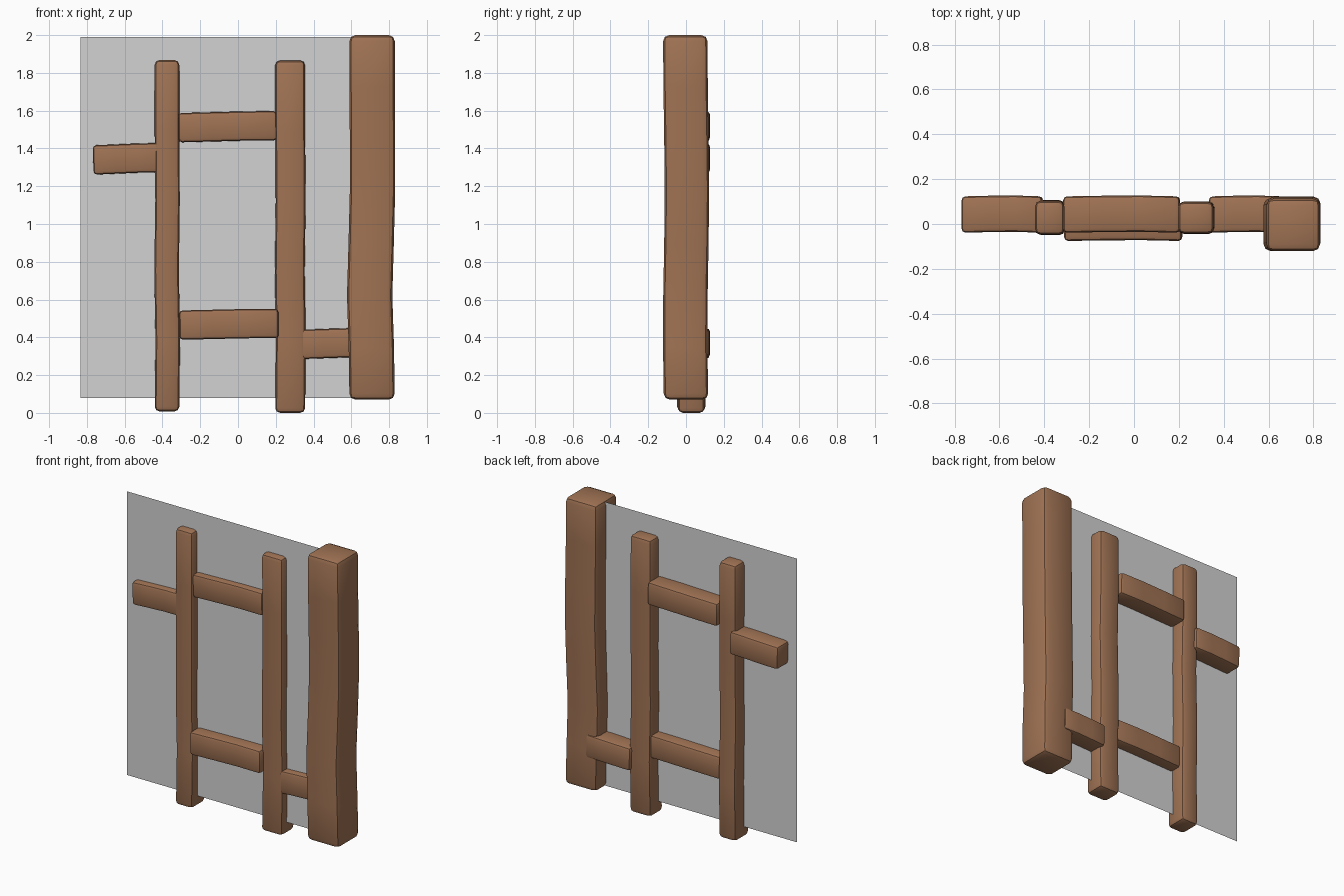
import bpy
import bmesh
import math

old = bpy.data.objects.get("Cube")
if old:
    bpy.data.objects.remove(old, do_unlink=True)


def make_material(name, rgb):
    mat = bpy.data.materials.new(name)
    mat.use_nodes = True
    mat.diffuse_color = (*rgb, 1)
    mat.node_tree.nodes["Principled BSDF"].inputs["Base Color"].default_value = (*rgb, 1)
    return mat


wood = make_material("brown wood", (0.35, 0.17, 0.088))
grey = make_material("grey pane", (0.65, 0.65, 0.65))


def add_object(name, bm, mat):
    mesh = bpy.data.meshes.new(name)
    bmesh.ops.recalc_face_normals(bm, faces=bm.faces[:])
    bm.to_mesh(mesh)
    bm.free()
    obj = bpy.data.objects.new(name, mesh)
    bpy.context.collection.objects.link(obj)
    mesh.materials.append(mat)
    return obj


def beam(name, size, centre, sways, bevel, axis="z", tilt=0):
    """Worn timber: square rings along its length, each swayed sideways."""
    bm = bmesh.new()
    rings = []
    width, depth, length = size
    for i, (su, sv) in enumerate(sways):
        t = (i / (len(sways) - 1) - 0.5) * length
        ring = []
        for a, b in ((-1, -1), (1, -1), (1, 1), (-1, 1)):
            u, v = a * width / 2 + su, b * depth / 2 + sv
            ring.append(bm.verts.new((u, v, t) if axis == "z" else (t, v, u)))
        rings.append(ring)
    for low, high in zip(rings, rings[1:]):
        for k in range(4):
            n = (k + 1) % 4
            bm.faces.new((low[k], low[n], high[n], high[k]))
    bm.faces.new(rings[0])
    bm.faces.new(rings[-1])
    obj = add_object(name, bm, wood)
    obj.location = centre
    obj.rotation_euler.y = -math.radians(tilt)
    # Softly rounded corners
    mod = obj.modifiers.new("worn_edges", "BEVEL")
    mod.width = bevel
    mod.segments = 2
    mod.limit_method = "ANGLE"
    mod.angle_limit = math.radians(45)
    bpy.ops.object.select_all(action="DESELECT")
    obj.select_set(True)
    bpy.context.view_layer.objects.active = obj
    bpy.ops.object.modifier_apply(modifier=mod.name)
    bpy.ops.object.shade_smooth_by_angle(angle=math.radians(40))
    return obj


# Thick corner post, slightly bowed
post_sway = [(0, 0), (-0.004, -0.004), (-0.013, -0.003), (-0.005, 0.002),
             (0.002, 0.005), (0.002, 0.002), (0, -0.002), (0, -0.004)]
beam("corner_post", (0.24, 0.235, 1.93), (0.71, 0, 1.035), post_sway, 0.032)

# Two uprights
slim_sway = [(0, 0), (0.004, 0.003), (-0.002, 0), (0.003, -0.003), (0, 0.002), (0, 0)]
beam("right_upright", (0.13, 0.15, 1.86), (-0.376, 0.028, 0.938), slim_sway, 0.025)
beam("left_upright", (0.158, 0.14, 1.865), (0.276, 0.028, 0.933), slim_sway, 0.025)

# Short cross rails
rail_sway = [(0, 0), (0.001, 0.003), (0.002, 0.004), (0, 0)]
rails = {
    "upper_rail": (0.52, (-0.055, 0.042, 1.515), 1.2),
    "lower_rail": (0.525, (-0.048, 0.005, 0.469), 1),
    "right_rail": (0.36, (-0.587, 0.042, 1.345), 2),
    "left_rail": (0.33, (0.5, 0.042, 0.367), 1.5),
}
for name, (length, centre, tilt) in rails.items():
    beam(name, (0.155, 0.162, length), centre, rail_sway, 0.018, "x", tilt)

# Flat pane running through the timbers
bm = bmesh.new()
corners = ((-0.835, 0.08), (0.71, 0.08), (0.71, 1.99), (-0.835, 1.99))
bm.faces.new([bm.verts.new((x, 0.01, z)) for x, z in corners])
add_object("pane", bm, grey)
